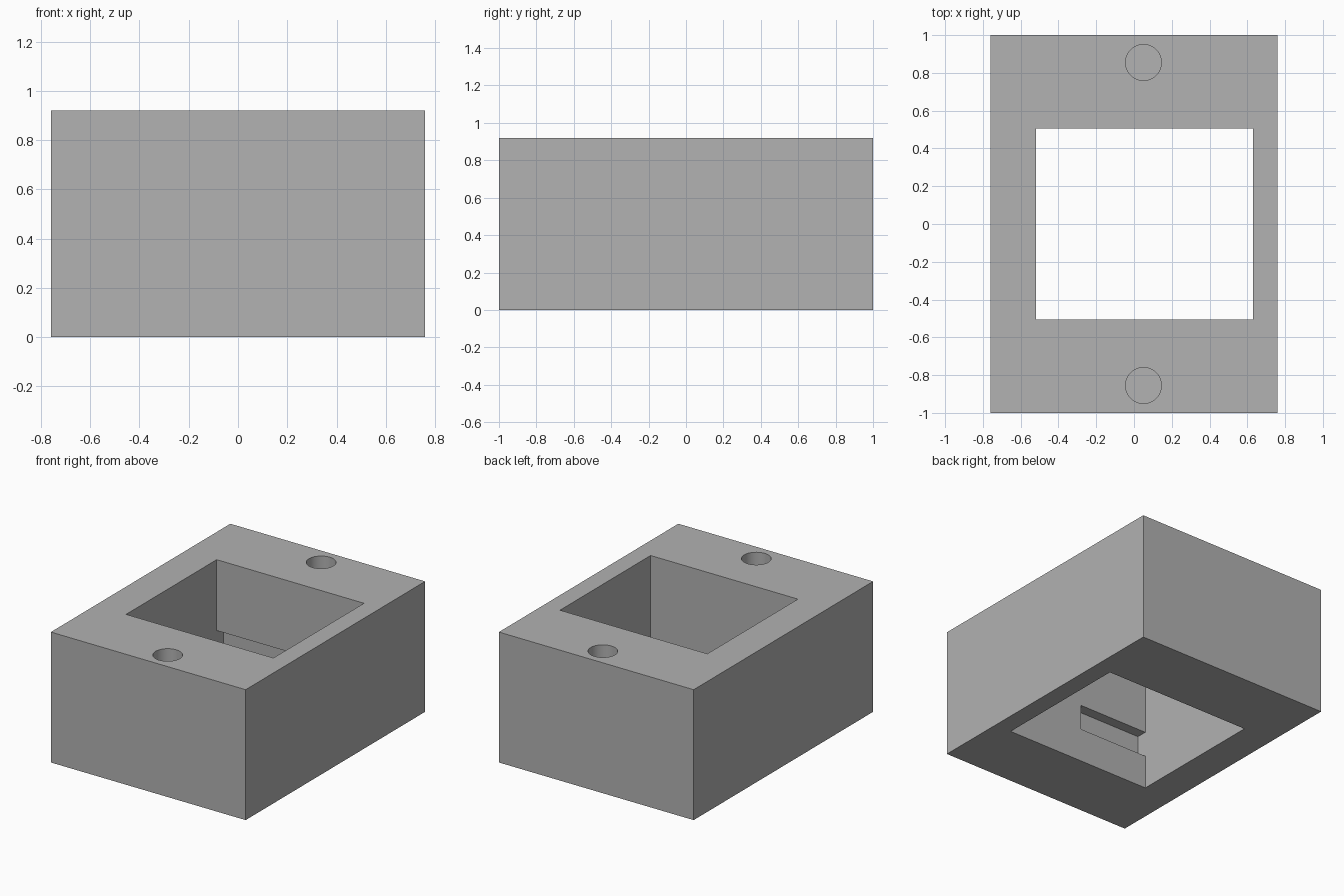
import bpy

default_cube = bpy.data.objects.get("Cube")
if default_cube:
    bpy.data.objects.remove(default_cube, do_unlink=True)

GREY = (0.445, 0.445, 0.445, 1.0)
grey = bpy.data.materials.new("plain grey")
grey.use_nodes = True
grey.diffuse_color = GREY
grey.node_tree.nodes["Principled BSDF"].inputs["Base Color"].default_value = GREY

WIDTH, LENGTH, HEIGHT = 1.52, 2.0, 0.92
LEFT, RIGHT, HALF = -0.52, 0.63, 0.505     # rectangular opening
SLOT_END, SLOT_LOW, SLOT_HIGH = 0.03, 0.24, 0.42
SLOT_DEPTH = 0.075
HOLE_X, HOLE_Y, HOLE_RADIUS, HOLE_DEPTH = 0.05, 0.855, 0.095, 0.5


def box(name, low, high):
    """Box between two opposite corners."""
    centre = [(a + b) / 2 for a, b in zip(low, high)]
    bpy.ops.mesh.primitive_cube_add(size=1, location=centre)
    obj = bpy.context.object
    obj.name = name
    obj.scale = [b - a for a, b in zip(low, high)]
    bpy.ops.object.transform_apply(location=True, rotation=False, scale=True)
    return obj


# Solid block
block = box("mounting_block", (-WIDTH / 2, -LENGTH / 2, 0),
            (WIDTH / 2, LENGTH / 2, HEIGHT))
block.data.materials.append(grey)

# Through opening, then a cutter that forms the side slots in both end walls
cutters = [
    box("opening_cutter", (LEFT, -HALF, -0.1), (RIGHT, HALF, HEIGHT + 0.1)),
    box("slot_cutter", (LEFT, -HALF - SLOT_DEPTH, SLOT_LOW),
        (SLOT_END, HALF + SLOT_DEPTH, SLOT_HIGH)),
]

# Blind screw holes in the top
for side, label in ((-1, "front"), (1, "back")):
    bpy.ops.mesh.primitive_cylinder_add(
        vertices=64, radius=HOLE_RADIUS, depth=HOLE_DEPTH * 2,
        location=(HOLE_X, side * HOLE_Y, HEIGHT))
    hole = bpy.context.object
    hole.name = label + "_hole_cutter"
    cutters.append(hole)

# Cut the block and discard the cutters
bpy.ops.object.select_all(action="DESELECT")
bpy.context.view_layer.objects.active = block
block.select_set(True)
for cutter in cutters:
    cutter.hide_render = True
    cutter.data.materials.append(grey)
    cut = block.modifiers.new(cutter.name, "BOOLEAN")
    cut.operation = "DIFFERENCE"
    cut.solver = "EXACT"
    cut.object = cutter
    bpy.ops.object.modifier_apply(modifier=cut.name)
for cutter in cutters:
    bpy.data.objects.remove(cutter, do_unlink=True)

bpy.ops.object.shade_smooth_by_angle()
